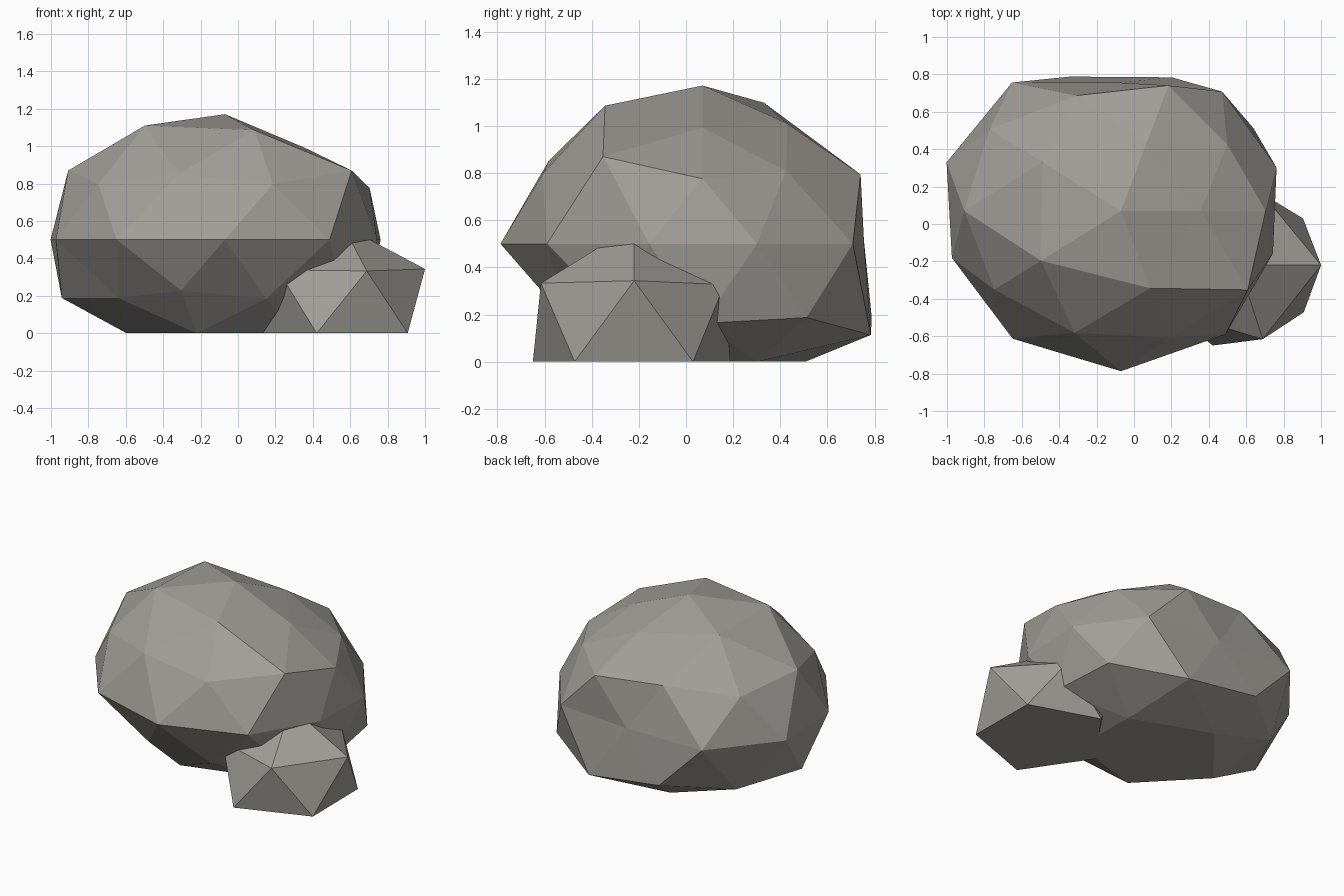
import bpy
import bmesh
import math

cube = bpy.data.objects.get("Cube")
if cube:
    bpy.data.objects.remove(cube, do_unlink=True)

# Stone colour
stone = bpy.data.materials.new("warm_grey_stone")
colour = (0.36, 0.345, 0.315, 1)
stone.diffuse_color = colour
stone.use_nodes = True
shader = next(n for n in stone.node_tree.nodes if n.type == "BSDF_PRINCIPLED")
shader.inputs["Base Color"].default_value = colour
shader.inputs["Roughness"].default_value = 0.9


def ring_order(vert):
    """Order vertices ring by ring from the top, then by angle."""
    angle = round(math.degrees(math.atan2(vert.co.y, vert.co.x))) % 360
    pole = abs(vert.co.z) > 0.99
    return (-round(vert.co.z, 2), 0 if pole else angle)


def make_rock(name, detail, centre, scale, rings):
    """Icosphere with a radius per vertex, flattened where it meets the ground."""
    bm = bmesh.new()
    bmesh.ops.create_icosphere(bm, subdivisions=detail, radius=1)
    radii = [r for ring in rings for r in ring]
    for vert, radius in zip(sorted(bm.verts, key=ring_order), radii):
        x, y, z = (c + d * s * radius for c, d, s in zip(centre, vert.co, scale))
        vert.co = (x, y, max(z, 0))
    bmesh.ops.recalc_face_normals(bm, faces=bm.faces)
    mesh = bpy.data.meshes.new(name)
    bm.to_mesh(mesh)
    bm.free()
    mesh.materials.append(stone)
    rock = bpy.data.objects.new(name, mesh)
    bpy.context.collection.objects.link(rock)
    return rock


# Large boulder
make_rock("large_boulder", 2, (-0.07, 0.07, 0.5), (1, 0.857, 0.714), [
    [0.94],
    [0.81, 0.84, 0.985, 1.005, 0.965],
    [0.827, 0.89, 0.985, 0.94, 0.985],
    [0.865, 0.92, 0.97, 0.935, 0.93],
    [0.875, 0.92, 0.8, 0.99, 0.98, 0.95, 0.985, 1.0, 0.952, 0.855],
    [0.98, 0.985, 0.975, 0.85, 0.86],
    [0.9, 1.03, 0.95, 0.83, 0.84],
    [0.88, 1.02, 1.0, 0.92, 0.9],
    [0.9],
])

# Small stone leaning against the boulder
make_rock("small_stone", 1, (0.56, -0.22, 0.15), (1, 1, 0.88), [
    [0.485],
    [0.492, 0.45, 0.48, 0.48, 0.465],
    [0.475, 0.48, 0.48, 0.505, 0.48],
    [0.45],
])
